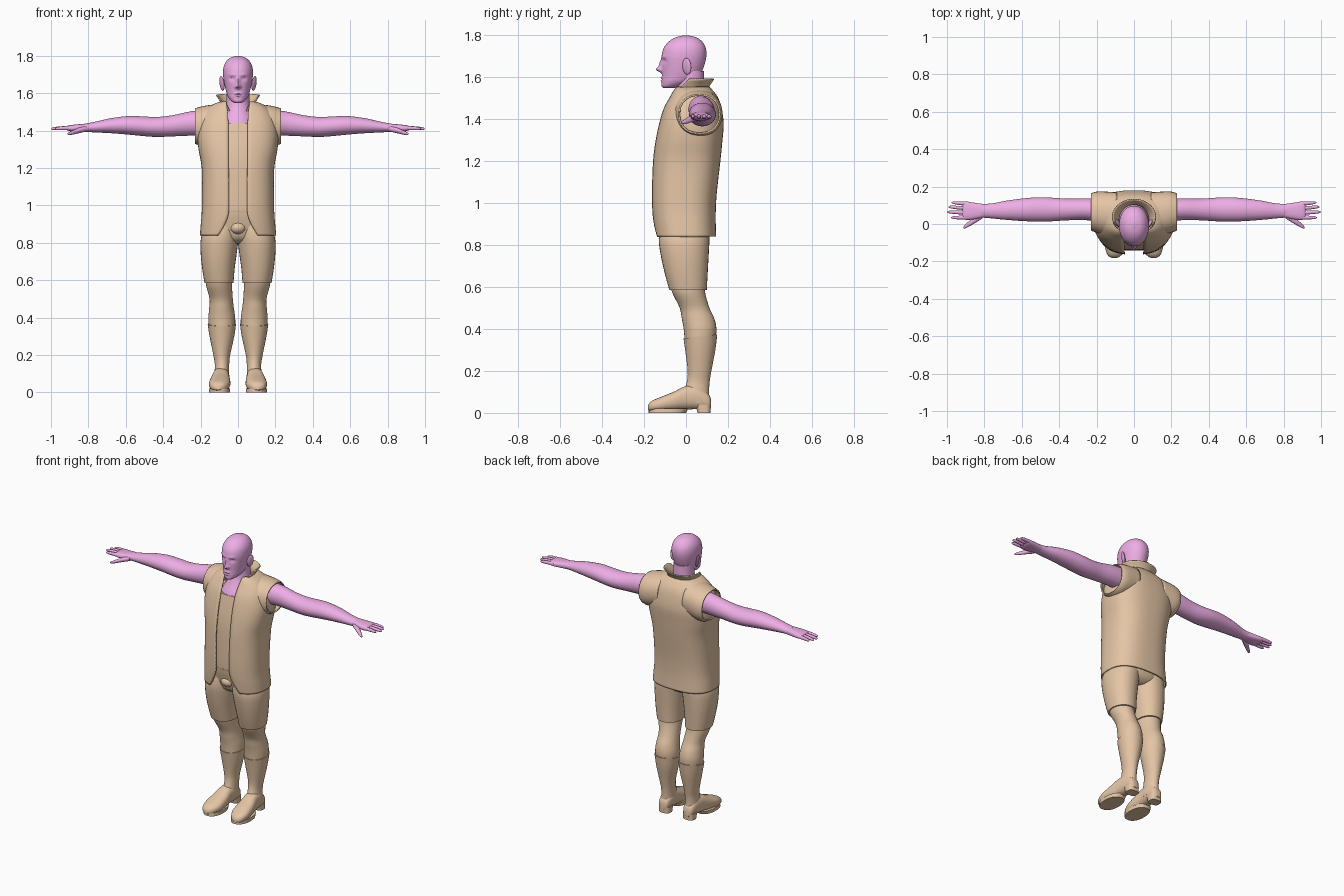
import bpy, bmesh, math
from mathutils import Vector


def material(name, rgb):
    m = bpy.data.materials.new(name)
    m.diffuse_color = (*rgb, 1)
    return m


SKIN = material("skin", (0.85, 0.42, 0.78))
CLOTH = material("cloth", (0.78, 0.56, 0.38))


def smooth(o, angle=40):
    bpy.ops.object.select_all(action='DESELECT')
    o.select_set(True)
    bpy.context.view_layer.objects.active = o
    bpy.ops.object.shade_smooth_by_angle(angle=math.radians(angle))


def interpolate(rows, sub):
    """Catmull-Rom through the rows."""
    out = []
    for k in range(len(rows) - 1):
        a, b, c, d = (rows[max(0, min(len(rows) - 1, k + q))] for q in (-1, 0, 1, 2))
        for s in range(sub):
            t = s / sub
            out.append([0.5 * (2 * q + (r - p) * t + (2 * p - 5 * q + 4 * r - e) * t * t
                               + (3 * q - p - 3 * r + e) * t ** 3)
                        for p, q, r, e in zip(a, b, c, d)])
    return out + [list(rows[-1])]


def loft(name, axis, rows, mat, n=32, p=2.0, sub=4, mirror=False, hollow=0, warp=None):
    """Rows: position on axis, low/high of both cross axes, optional front half gap."""
    i, j = [a for a in range(3) if a != axis]
    spow = lambda v: math.copysign(abs(v) ** (2 / p), v)
    opened = len(rows[0]) == 6
    bm = bmesh.new()
    rings = []
    for r in interpolate(rows, sub):
        ci, ri, cj, rj = (r[1] + r[2]) / 2, (r[2] - r[1]) / 2, (r[3] + r[4]) / 2, (r[4] - r[3]) / 2
        t0 = math.asin(min(1, r[5] / ri) ** (p / 2)) if opened else 0
        ring = []
        for k in range(n):
            t = t0 + (2 * math.pi - 2 * t0) * k / (n - 1 if opened else n)
            co = Vector((0, 0, 0))
            co[axis], co[i], co[j] = r[0], ci + ri * spow(math.sin(t)), cj - rj * spow(math.cos(t))
            ring.append(bm.verts.new(warp(co) if warp else co))
        rings.append(ring)
    for a, b in zip(rings, rings[1:]):
        for k in range(n - 1 if opened else n):
            bm.faces.new((a[k], a[(k + 1) % n], b[(k + 1) % n], b[k]))
    if not opened and not hollow:
        bm.faces.new(rings[0])
        bm.faces.new(rings[-1])
    bmesh.ops.recalc_face_normals(bm, faces=bm.faces)
    me = bpy.data.meshes.new(name)
    bm.to_mesh(me)
    bm.free()
    me.materials.append(mat)
    o = bpy.data.objects.new(name, me)
    bpy.context.collection.objects.link(o)
    smooth(o)
    if hollow:
        m = o.modifiers.new("thickness", 'SOLIDIFY')
        m.thickness, m.offset = hollow, 0
    if mirror:
        o.modifiers.new("mirror", 'MIRROR')
    return o


def ellipsoid(name, loc, size, mat, rot=(0, 0, 0)):
    bpy.ops.mesh.primitive_uv_sphere_add(segments=24, ring_count=14, location=loc, rotation=rot)
    o = bpy.context.object
    o.name, o.scale = name, size
    o.data.materials.append(mat)
    smooth(o)


# Head with sculpted face: |x|, z, spread x, spread z, push in y
FACE = [(0, 1.637, .011, .013, -.027), (0, 1.662, .009, .020, -.012),
        (.031, 1.677, .014, .010, .012), (.031, 1.675, .009, .005, -.005),
        (.03, 1.699, .02, .007, -.004), (0, 1.598, .018, .005, -.006),
        (0, 1.584, .016, .005, -.005), (0, 1.591, .02, .002, .003), (.012, 1.634, .006, .007, -.008)]


def face(co):
    if co.y < -.03:
        co.y += sum(d * math.exp(-((abs(co.x) - x) / sx) ** 2 - ((co.z - z) / sz) ** 2)
                    for x, z, sx, sz, d in FACE)
    return co


loft("head", 2, [(1.548, -.018, .018, -.108, -.06), (1.558, -.036, .036, -.116, -.02),
                 (1.58, -.054, .054, -.116, .035), (1.61, -.064, .064, -.114, .066),
                 (1.65, -.073, .073, -.115, .085), (1.70, -.08, .08, -.116, .097),
                 (1.74, -.077, .077, -.106, .094), (1.77, -.063, .063, -.082, .077),
                 (1.79, -.04, .04, -.05, .05), (1.8, -.006, .006, -.01, .01)],
     SKIN, n=72, p=2.1, sub=8, warp=face)
for s in (-1, 1):
    ellipsoid("ear", (s * .086, .004, 1.652), (.009, .023, .04), SKIN, (0, s * .15, s * -.45))

# Neck and bare upper chest
loft("neck", 2, [(1.38, -.12, .12, -.108, .11), (1.44, -.1, .1, -.098, .105),
                 (1.5, -.075, .075, -.066, .1), (1.55, -.063, .063, -.047, .088),
                 (1.63, -.06, .06, -.045, .085)], SKIN)

# Arms, palms, fingers and thumbs
loft("arm", 0, [(.15, .0, .135, 1.375, 1.512), (.25, .02, .137, 1.373, 1.503),
                (.35, .02, .135, 1.369, 1.482), (.43, .015, .14, 1.366, 1.473),
                (.5, .013, .143, 1.37, 1.475), (.58, .015, .138, 1.378, 1.478),
                (.68, .022, .125, 1.386, 1.466), (.76, .03, .11, 1.39, 1.448),
                (.82, .035, .107, 1.393, 1.437)], SKIN, mirror=True)
loft("palm", 0, [(.8, .036, .106, 1.394, 1.438), (.85, .026, .113, 1.393, 1.434),
                 (.89, .022, .119, 1.395, 1.43), (.91, .026, .117, 1.4, 1.426),
                 (.918, .04, .1, 1.406, 1.42)], SKIN, p=2.6, mirror=True)
for y0, y1, tip in ((.108, .114, .975), (.084, .091, .992), (.06, .064, .998), (.035, .034, .978)):
    m = (.89 + tip) / 2
    ym = (y0 + y1) / 2
    loft("finger", 0, [(.88, y0 - .011, y0 + .011, 1.402, 1.425), (m, ym - .01, ym + .01, 1.402, 1.423),
                       (tip - .01, y1 - .007, y1 + .007, 1.403, 1.418),
                       (tip, y1 - .002, y1 + .002, 1.408, 1.412)], SKIN, n=14, mirror=True)
loft("thumb", 0, [(.81, .03, .06, 1.395, 1.425), (.85, .005, .042, 1.386, 1.415),
                  (.885, -.015, .013, 1.378, 1.4), (.905, -.024, -.006, 1.376, 1.39),
                  (.912, -.022, -.015, 1.379, 1.385)], SKIN, n=16, mirror=True)

# Shirt under the open vest
loft("shirt", 2, [(.94, -.165, .165, -.138, .115), (1.0, -.17, .17, -.143, .12),
                  (1.2, -.17, .17, -.14, .14), (1.3, -.185, .185, -.13, .15),
                  (1.38, -.19, .19, -.114, .15), (1.44, -.15, .15, -.1, .13)], CLOTH, n=48, p=2.5)

# Sleeveless vest, its armholes and standing collar
loft("vest", 2, [(.84, -.2, .2, -.145, .14, .105), (.9, -.195, .195, -.153, .138, .07),
                 (.96, -.19, .19, -.158, .138, .05), (1.05, -.188, .188, -.16, .143, .048),
                 (1.2, -.19, .19, -.155, .16, .05), (1.3, -.207, .207, -.142, .17, .05),
                 (1.38, -.213, .213, -.125, .176, .05), (1.45, -.2, .2, -.104, .166, .052),
                 (1.5, -.175, .175, -.078, .15, .055), (1.535, -.135, .135, -.06, .125, .06),
                 (1.552, -.09, .09, -.05, .108, .06)], CLOTH, n=64, p=2.6, hollow=.008)
loft("armhole", 0, [(.09, -.06, .165, 1.34, 1.54), (.17, -.05, .17, 1.325, 1.53),
                    (.205, -.04, .168, 1.325, 1.522), (.228, -.032, .16, 1.333, 1.515)],
     CLOTH, p=2.2, hollow=.008, mirror=True)


def collar_shape(co):
    f = max(0, min(1, (co.y + .065) / .2))
    h = .012 + .075 * min(1, f * 2.5) - .03 * f
    return Vector((co.x, co.y, 1.505 + .03 * f + co.z * h))


loft("collar", 2, [(-.15, -.082, .082, -.068, .106, .045), (.4, -.09, .09, -.064, .108, .05),
                   (1, -.115, .115, -.055, .132, .06)], CLOTH, n=48, hollow=.007, warp=collar_shape)

# Breeches
loft("breeches_seat", 2, [(.795, -.05, .05, -.06, .07), (.825, -.14, .14, -.105, .105),
                          (.9, -.176, .176, -.128, .125), (.972, -.168, .168, -.143, .12)],
     CLOTH, n=48, p=2.4)
loft("breeches_leg", 2, [(.585, .024, .179, -.079, .099), (.66, .018, .191, -.1, .103),
                         (.75, .006, .2, -.12, .108), (.83, -.004, .197, -.13, .112),
                         (.91, -.01, .165, -.12, .112)], CLOTH, p=2.15, mirror=True)
ellipsoid("breeches_fly", (0, -.1, .88), (.045, .042, .035), CLOTH)

# Stockings, boots, soles and heels
loft("stocking", 2, [(.62, .032, .172, -.08, .09), (.57, .032, .17, -.064, .092),
                     (.5, .028, .152, -.03, .112), (.45, .022, .154, -.02, .135),
                     (.4, .015, .158, -.011, .145), (.34, .015, .155, -.006, .14)], CLOTH, mirror=True)
loft("boot_shaft", 2, [(.05, .047, .13, -.03, .114), (.1, .047, .126, -.012, .11),
                       (.15, .047, .124, .004, .113), (.2, .042, .132, .008, .121),
                       (.3, .02, .152, -.004, .14), (.365, .011, .162, -.012, .149)], CLOTH, mirror=True,
     warp=lambda c: Vector((c.x, c.y, c.z + max(0, c.z - .3) * (c.y - .07) * 1.9)))
loft("boot_foot", 1, [(-.182, .092, .118, .014, .035), (-.165, .066, .142, .008, .056),
                      (-.12, .044, .155, .007, .076), (-.06, .041, .15, .01, .1),
                      (0, .046, .138, .016, .128), (.06, .046, .13, .018, .13),
                      (.108, .056, .12, .018, .09), (.12, .074, .104, .022, .06)],
     CLOTH, p=2.4, mirror=True)
loft("boot_sole", 2, [(0, .042, .155, -.178, .0), (.022, .042, .155, -.178, .012)],
     CLOTH, p=2.3, sub=1, mirror=True)
loft("boot_heel", 2, [(0, .05, .124, .055, .117), (.04, .048, .126, .045, .119)],
     CLOTH, p=3, sub=1, mirror=True)
